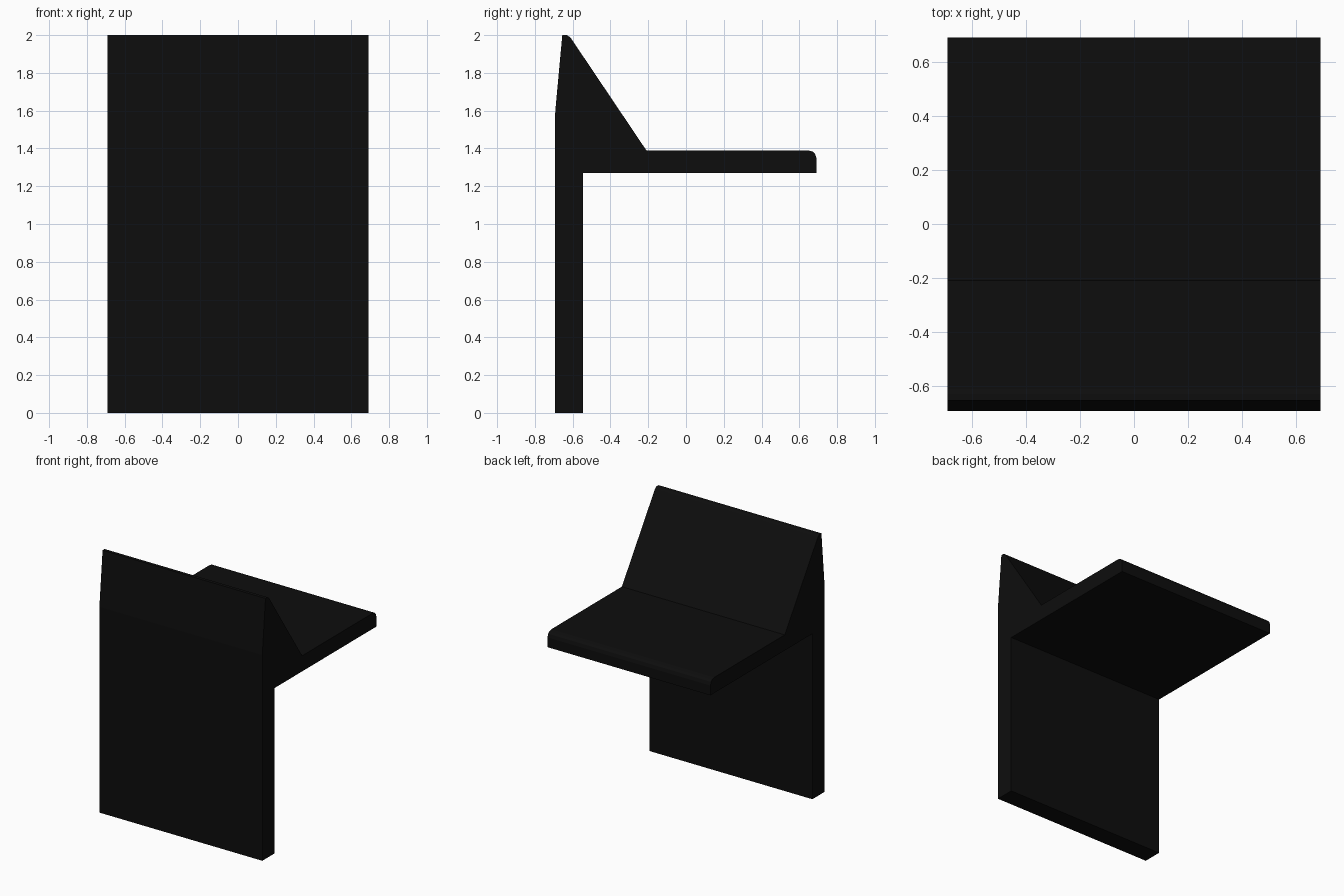
import bpy
import bmesh

if "Cube" in bpy.data.objects:
    bpy.data.objects.remove(bpy.data.objects["Cube"], do_unlink=True)

HALF_WIDTH = 0.692
FRONT, BACK = -0.693, 0.692
SEAT_LOW, SEAT_TOP = 1.27, 1.39

black = bpy.data.materials.new("matte black")
black.use_nodes = True
black.diffuse_color = (0.004, 0.004, 0.004, 1)
black.node_tree.nodes["Principled BSDF"].inputs["Base Color"].default_value = black.diffuse_color


def extrude_profile(name, profile):
    """Sweep a closed (y, z) side profile across the full width."""
    bm = bmesh.new()
    side = bm.faces.new([bm.verts.new((-HALF_WIDTH, y, z)) for y, z in profile])
    swept = bmesh.ops.extrude_face_region(bm, geom=[side])["geom"]
    moved = [v for v in swept if isinstance(v, bmesh.types.BMVert)]
    bmesh.ops.translate(bm, verts=moved, vec=(2 * HALF_WIDTH, 0, 0))
    bmesh.ops.recalc_face_normals(bm, faces=bm.faces)
    mesh = bpy.data.meshes.new(name)
    bm.to_mesh(mesh)
    bm.free()
    mesh.materials.append(black)
    obj = bpy.data.objects.new(name, mesh)
    bpy.context.collection.objects.link(obj)
    return obj


# Upright panel that carries the seat
extrude_profile("support_panel", [
    (FRONT, 0), (-0.545, 0), (-0.545, SEAT_LOW), (FRONT, SEAT_LOW)])

# Flat slab with a rounded upper edge at the back
extrude_profile("seat", [
    (FRONT, SEAT_LOW), (BACK, SEAT_LOW), (BACK, 1.345), (0.684, 1.37),
    (0.67, 1.384), (0.645, SEAT_TOP), (FRONT, SEAT_TOP)])

# Sloping wedge with a narrow, softened crest
extrude_profile("backrest", [
    (FRONT, SEAT_TOP), (-0.21, SEAT_TOP), (-0.6, 1.97), (-0.612, 1.988),
    (-0.63, 2.0), (-0.655, 2.0), (-0.69, 1.62), (FRONT, 1.58)])
